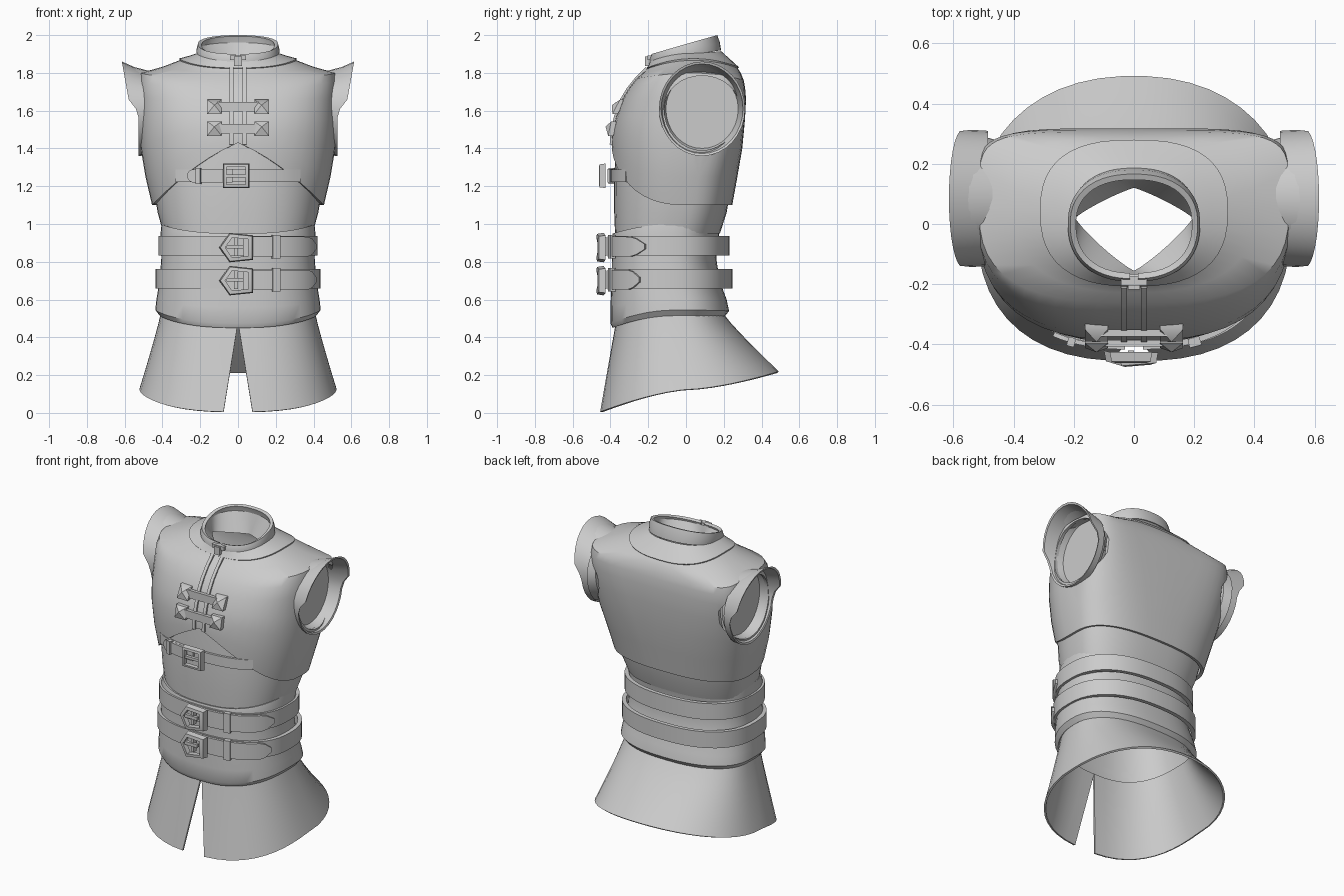
import bpy, bmesh, math

if "Cube" in bpy.data.objects:
    bpy.data.objects.remove(bpy.data.objects["Cube"])

grey = bpy.data.materials.new("plain_grey")
grey.diffuse_color = (0.6, 0.6, 0.6, 1)
grey.use_nodes = True
grey.node_tree.nodes["Principled BSDF"].inputs["Base Color"].default_value = grey.diffuse_color
N = 48


def make(name, verts, faces, thick=0.0):
    me = bpy.data.meshes.new(name)
    me.from_pydata(verts, [], faces)
    me.materials.append(grey)
    ob = bpy.data.objects.new(name, me)
    bpy.context.collection.objects.link(ob)
    if thick:
        m = ob.modifiers.new("thickness", 'SOLIDIFY')
        m.thickness, m.offset = thick, -1
    return ob


def grid(rows, closed):
    """Vertices and quads of a list of equally long point rows."""
    n = len(rows[0])
    faces = []
    for i in range(len(rows) - 1):
        for j in range(n if closed else n - 1):
            k = (j + 1) % n
            faces.append((i * n + j, i * n + k, (i + 1) * n + k, (i + 1) * n + j))
    return [p for r in rows for p in r], faces


def ring(zf, zs, zb, w, yf, yb, yc=0.0, nf=2.3, nb=2.3, p=2, gap=None):
    """Horizontal body section; height may differ at front, side and back."""
    pts = []
    d = 0 if gap is None else (gap / w) ** (nf / 2)
    for i in range(N):
        t = -math.pi / 2 + (2 * math.pi * i / N if gap is None
                            else d + (2 * math.pi - 2 * d) * i / (N - 1))
        c, s = math.cos(t), math.sin(t)
        n, ye, ze = (nf, yf, zf) if s < 0 else (nb, yb, zb)
        f = abs(s) ** (2 / n)
        x = math.copysign(w * abs(c) ** (2 / n), c)
        pts.append((x, yc + (ye - yc) * f, zs + (ze - zs) * f ** p))
    return pts


def cutaway(pts, drop):
    """Turn the front of a ring into a wide upside-down V."""
    zs, zf, w = pts[N // 4][2], pts[0][2], max(q[0] for q in pts)
    out = []
    for x, y, z in pts:
        u = abs(x) / w
        out.append((x, y, zf - (zf - zs) * (drop * u + (1 - drop) * u * u) if y < 0 else z))
    return out


def loft(name, rows, thick=0.0, closed=True):
    return make(name, *grid(rows, closed), thick)


def box(name, x, y, z, sx, sy, sz):
    v = [(x + a * sx / 2, y + b * sy / 2, z + c * sz / 2)
         for a in (-1, 1) for b in (-1, 1) for c in (-1, 1)]
    return make(name, v, [(0, 1, 3, 2), (4, 6, 7, 5), (0, 4, 5, 1),
                          (2, 3, 7, 6), (0, 2, 6, 4), (1, 5, 7, 3)])


def frame(name, outline, cx, cz, y, depth, k=0.68):
    """Bent buckle frame: outline with a hole, extruded along y."""
    def loop(s, yy):
        return [(cx + a * s, yy + .3 * abs(a) * s, cz + b * s) for a, b in outline]
    rows = [loop(1, y), loop(0.93, y - depth), loop(k, y - depth), loop(k, y), loop(1, y)]
    return make(name, *grid(rows, True))


def strap(name, x0, x1, zc, h, w, yf, yc, n=2.5, out=0.0, tip=0, thick=0.015):
    """Flat strap laid on the front curve; tip = side with a rounded end."""
    m = 18
    lo, hi = [], []
    for i in range(m + 1):
        x = x0 + (x1 - x0) * i / m
        d = (x1 - x) if tip > 0 else (x - x0)
        hh = h / 2
        if tip and d < h / 2:
            hh *= max(0.25, math.sqrt(max(0, 1 - (1 - 2 * d / h) ** 2)))
        y = yc - (yc - yf) * (1 - min(1, abs(x) / w) ** n) ** (1 / n) - out
        lo.append((x, y, zc - hh))
        hi.append((x, y, zc + hh))
    return make(name, *grid([lo, hi], False), thick)


# Jacket shell, hem to neck, cut away at the lower front
jacket = loft("jacket", [
    cutaway(ring(1.43, 1.10, 1.10, .455, -.394, .245, 0, 2.5, 2.6), .58),
    cutaway(ring(1.46, 1.25, 1.25, .490, -.394, .272, 0, 2.5, 2.9), .6),
    ring(1.50, 1.40, 1.40, .515, -.388, .298, .02, 2.6, 3.4),
    ring(1.57, 1.55, 1.55, .522, -.370, .312, .04, 2.7, 4.2),
    ring(1.66, 1.67, 1.66, .522, -.338, .318, .05, 2.7, 5),
    ring(1.72, 1.76, 1.72, .522, -.302, .313, .06, 2.8, 5.5),
    ring(1.77, 1.80, 1.76, .515, -.262, .306, .06, 2.8, 5.5),
    ring(1.80, 1.832, 1.80, .400, -.228, .290, .05, 2.5, 3.2),
    ring(1.825, 1.868, 1.83, .305, -.200, .270, .04, 2.5, 2.6),
    ring(1.855, 1.90, 1.90, .215, -.182, .185, .01)], .02)

# Arm holes: cutters, then flared caps with a recessed lining
def arm_loop(s, xf, ky, kz):
    pts = []
    for i in range(32):
        t = 2 * math.pi * i / 32
        sn = math.sin(t)
        pts.append((s * xf(sn), .085 + .228 * ky * math.cos(t),
                    1.61 + .25 * sn * (kz if sn > 0 else ky)))
    return pts


def flare(q):
    if q > .12:
        return .570 + .045 * q
    return .526 + .05 * max(0, (q + .05) / .17)


for s, side in ((1, "right"), (-1, "left")):
    v, f = grid([arm_loop(1, lambda q: s * .43, .88, .70),
                 arm_loop(1, lambda q: s * .75, .88, .70)], True)
    cutter = make("cutter_" + side, v, f + [tuple(range(32)), tuple(range(32, 64))])
    bm = bmesh.new()
    bm.from_mesh(cutter.data)
    bmesh.ops.recalc_face_normals(bm, faces=bm.faces)
    bm.to_mesh(cutter.data)
    bm.free()
    cutter.hide_render = True
    b = jacket.modifiers.new("armhole", 'BOOLEAN')
    b.operation, b.solver, b.object = 'DIFFERENCE', 'EXACT', cutter
    loops = [arm_loop(s, lambda q: .485, .985, .77), arm_loop(s, flare, 1.0, 1.0),
             arm_loop(s, lambda q: flare(q) - .004, .95, .95), arm_loop(s, lambda q: .45, .84, .78)]
    v, f = grid(loops, True)
    make("sleeve_cap_" + side, v, f + [tuple(range(96, 128))])

# Raised yoke around the neck
loft("yoke", [
    ring(1.826, 1.876, 1.830, .312, -.208, .280, .04, 2.5, 2.6),
    ring(1.842, 1.890, 1.870, .260, -.198, .236, .03, 2.5, 2.5),
    ring(1.866, 1.905, 1.915, .212, -.188, .186, .01)], .012)

# Standing collar, its lining and clasp
loft("collar", [
    ring(1.850, 1.890, 1.920, .217, -.190, .186, 0, p=1, gap=.014),
    ring(1.875, 1.920, 1.960, .220, -.192, .180, 0, p=1, gap=.014),
    ring(1.900, 1.953, 2.0, .212, -.182, .166, 0, p=1, gap=.014)], .02, False)
loft("collar_lining", [
    ring(1.80, 1.84, 1.84, .195, -.155, .120, .02, 1.15, 1.15),
    ring(1.88, 1.93, 1.96, .198, -.168, .155, 0, p=1)])
box("collar_clasp", 0, -.190, 1.880, .085, .03, .024)
box("clasp_tab", 0, -.202, 1.862, .04, .03, .05)

# Front placket edges
path = [(1.42, -.394), (1.5, -.389), (1.57, -.371), (1.66, -.339),
        (1.72, -.303), (1.77, -.263), (1.83, -.203)]
for s in (-1, 1):
    a, b = [[(s * .034 + o, y - .010, z) for z, y in path] for o in (-.010, .010)]
    make("placket_edge", *grid([b, a], False), .02)

# Toggle bars with pyramid studs
for z, y, lean in ((1.62, -.362, .02), (1.505, -.396, .008)):
    box("toggle_bar", 0, y, z, .22, .022, .05)
    for s in (-1, 1):
        x, h = s * .125, .038
        base = [(x + a * h, y + o + lean * c, z + c * h) for o in (.02, -.008)
                for a, c in ((-1, -1), (1, -1), (1, 1), (-1, 1))]
        make("toggle_stud", base + [(x, y - .03, z + .01)],
             [(0, 1, 5, 4), (1, 2, 6, 5), (2, 3, 7, 6), (3, 0, 4, 7), (3, 2, 1, 0),
              (4, 5, 8), (5, 6, 8), (6, 7, 8), (7, 4, 8)])

# Shirt showing between jacket and waist wrap
loft("undershirt", [
    ring(.93, .95, .95, .395, -.375, .18, -.05, 2.5, 2.5),
    ring(1.06, 1.06, 1.06, .425, -.380, .215, -.02, 2.5, 2.5),
    ring(1.25, 1.18, 1.18, .445, -.380, .235, 0, 2.5, 2.6),
    ring(1.46, 1.28, 1.28, .455, -.368, .245, 0, 2.5, 2.8)], .012)

# Chest belt with square buckle
strap("chest_belt", -.33, .33, 1.255, .065, .47, -.392, 0, out=.004)
strap("chest_belt_end", -.27, -.03, 1.255, .07, .47, -.405, 0, out=.012, tip=-1)
strap("chest_belt_keeper", -.225, -.2, 1.255, .085, .47, -.408, 0, out=.022, thick=.03)
frame("chest_buckle", [(-.07, -.065), (.07, -.065), (.07, .065), (-.07, .065)],
      -.01, 1.255, -.447, .03, .72)
box("chest_buckle_prong", -.01, -.445, 1.255, .10, .02, .016)

# Waist wrap
loft("waist_wrap", [
    ring(.450, .515, .51, .415, -.388, .205, -.05, 2.5, 2.4),
    ring(.475, .545, .54, .438, -.400, .228, -.05, 2.5, 2.4),
    ring(.56, .60, .60, .432, -.400, .215, -.06, 2.5, 2.4),
    ring(.70, .70, .70, .415, -.394, .178, -.08, 2.5, 2.4),
    ring(.82, .82, .82, .406, -.392, .160, -.08, 2.5, 2.4),
    ring(.92, .95, .95, .410, -.395, .175, -.07, 2.5, 2.4),
    ring(.95, 1.0, .99, .405, -.388, .188, -.06, 2.5, 2.4)], .02)

# Two waist belts with pointed buckles, keepers and strap ends
tine = [(-.10, 0), (-.045, -.078), (.08, -.065), (.08, .065), (-.045, .078)]
for zc, w, yb in ((.885, .422, .23), (.71, .436, .245)):
    loft("waist_belt", [ring(zc + o, zc + o, zc + o, w, -.402, yb, -.08, 2.5, 2.35)
                        for o in (-.052, .052)], .025)
    strap("belt_end", .03, .415, zc - .005, .105, w + .010, -.405, -.08, out=.012, tip=1, thick=.02)
    strap("belt_keeper", .185, .225, zc - .005, .125, w + .012, -.408, -.08, out=.020, thick=.03)
    frame("belt_buckle", tine, 0, zc - .01, -.450, .034, .68)
    box("buckle_prong", -.015, -.450, zc - .005, .09, .02, .02)
    box("buckle_bar", -.01, -.435, zc - .005, .02, .03, .10)

# Flared skirt, split at the front
skirt = []
for i in range(7):
    t = 1 - i / 6
    e = t ** 1.1
    skirt.append(ring(.475 - .470 * t, .545 - .42 * t, .53 - .31 * t,
                      .405 + .118 * e, -.372 - .084 * t, .195 + .297 * e,
                      -.05 + .07 * t, 2.5, 2.4 - .2 * t, p=2 - .5 * t, gap=.001 + .076 * t))
loft("skirt", skirt, .012, False)

# Apply modifiers, drop cutters, shade
objs = list(bpy.context.scene.objects)
bpy.ops.object.select_all(action='SELECT')
bpy.context.view_layer.objects.active = jacket
bpy.ops.object.convert(target='MESH')
for o in [o for o in objs if o.name.startswith("cutter")]:
    bpy.data.objects.remove(o)
bpy.ops.object.select_all(action='SELECT')
bpy.ops.object.shade_smooth_by_angle(angle=math.radians(35))
